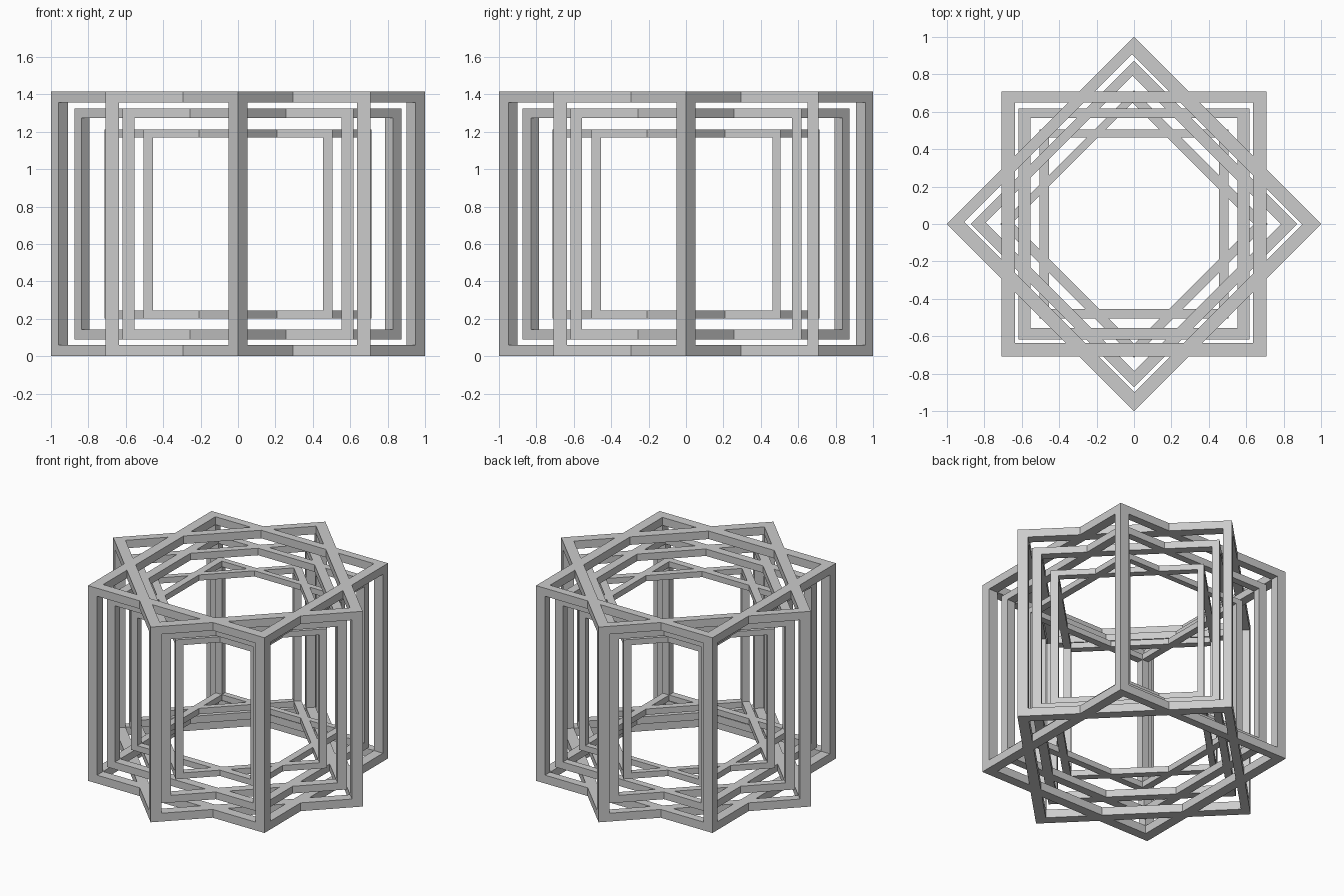
import bpy, bmesh, math
from itertools import product

if "Cube" in bpy.data.objects:
    bpy.data.objects.remove(bpy.data.objects["Cube"])

HALF = math.sqrt(0.5)          # half side of the largest cube


def cube_frame(name, scale, turn):
    """Open cube: only the twelve square edge bars are solid."""
    h = HALF
    cuts = [[-h, -h + .072, h - .072, h],      # x
            [-h, -h + .07, h - .058, h],       # y
            [-h, -h + .06, h - .058, h]]       # z

    def solid(c):
        return all(0 <= i <= 2 for i in c) and sum(i != 1 for i in c) >= 2

    bm = bmesh.new()
    verts = {}

    def vert(k):
        if k not in verts:
            verts[k] = bm.verts.new([cuts[a][k[a]] * scale for a in range(3)])
        return verts[k]

    # skin the solid cells of a 3 x 3 x 3 grid
    for c in product(range(3), repeat=3):
        if not solid(c):
            continue
        for axis, side in product(range(3), (0, 1)):
            n = list(c)
            n[axis] += 1 if side else -1
            if solid(n):
                continue
            u, v = (axis + 1) % 3, (axis + 2) % 3
            ring = []
            for du, dv in ((0, 0), (1, 0), (1, 1), (0, 1)):
                k = list(c)
                k[axis] += side
                k[u] += du
                k[v] += dv
                ring.append(vert(tuple(k)))
            bm.faces.new(ring if side else ring[::-1])

    mesh = bpy.data.meshes.new(name)
    bm.to_mesh(mesh)
    bm.free()
    ob = bpy.data.objects.new(name, mesh)
    ob.location.z = HALF
    ob.rotation_euler.z = turn
    bpy.context.collection.objects.link(ob)


# three nested sizes, each as a straight and a 45 degree turned cube
for label, scale in (("outer", 1), ("middle", .873), ("inner", .714)):
    cube_frame(label + "_straight_frame", scale, 0)
    cube_frame(label + "_turned_frame", scale, math.radians(45))
